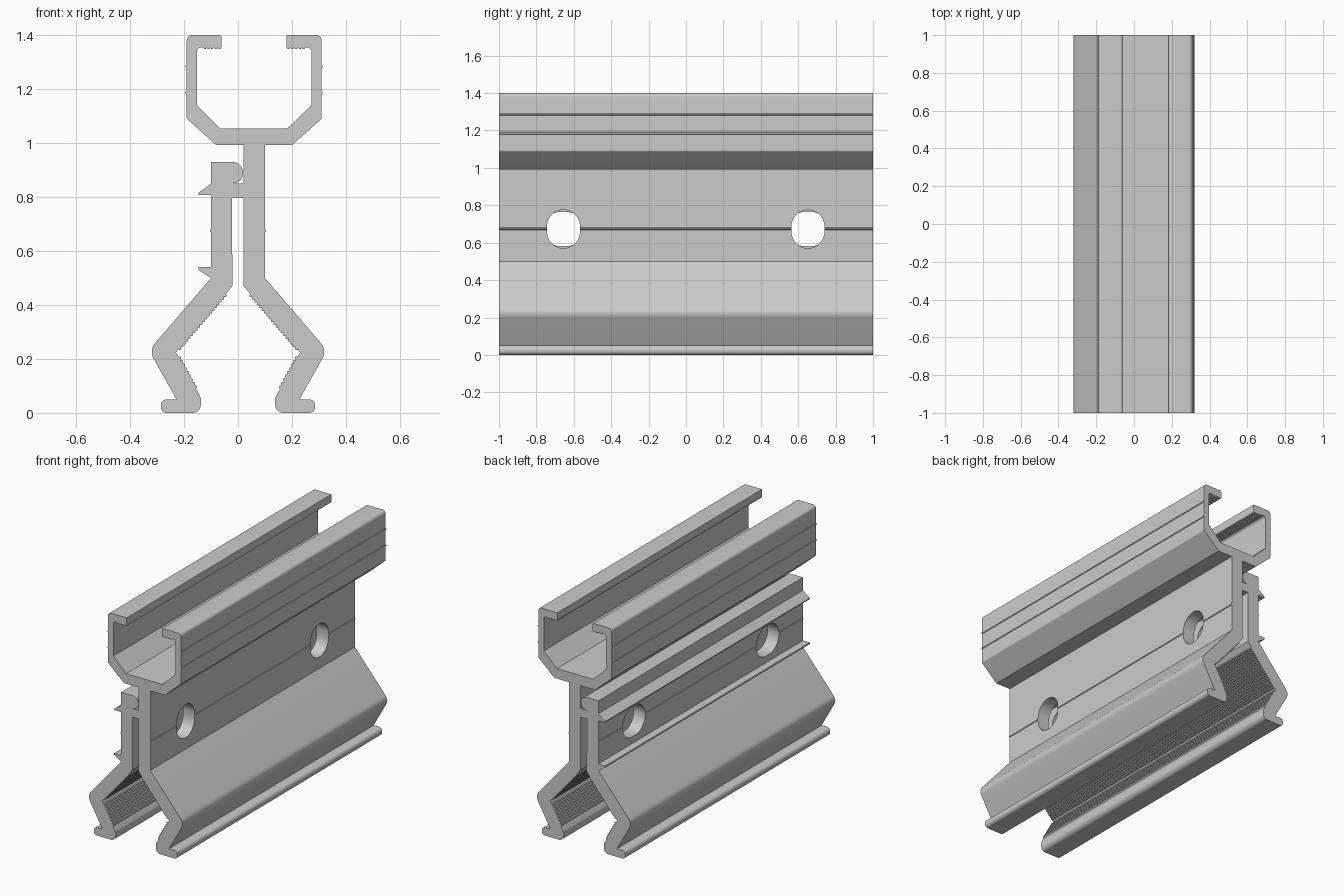
import bpy, bmesh, math
from mathutils import Vector

if "Cube" in bpy.data.objects:
    bpy.data.objects.remove(bpy.data.objects["Cube"])


def outline(points):
    """Turn (x, z, optional fillet radius) corners into a plain outline."""
    out, n = [], len(points)
    for i, p in enumerate(points):
        c = Vector(p[:2])
        if len(p) < 3:
            out.append(c)
            continue
        a = (Vector(points[i - 1][:2]) - c).normalized()
        b = (Vector(points[(i + 1) % n][:2]) - c).normalized()
        half = a.angle(b) / 2
        r = p[2]
        mid = c + (a + b).normalized() * r / math.sin(half)
        start = c + a * r / math.tan(half) - mid
        end = c + b * r / math.tan(half) - mid
        sweep = start.angle_signed(end)
        for k in range(9):
            t = -sweep * k / 8
            out.append(mid + Vector((start.x * math.cos(t) - start.y * math.sin(t),
                                     start.x * math.sin(t) + start.y * math.cos(t))))
    return out


def teeth(a, b, count, depth):
    """Zigzag from a to b, with peaks on the right of the travel direction."""
    a, b = Vector(a), Vector(b)
    d = b - a
    side = Vector((d.y, -d.x)).normalized() * depth
    pts = []
    for i in range(count):
        pts += [tuple(a + d * i / count), tuple(a + d * (i + 0.3) / count + side),
                tuple(a + d * (i + 0.7) / count + side)]
    return pts + [tuple(b)]


def ridge(x, z, out, step):
    """Fine raised line on an upright wall; step is the travel direction in z."""
    return [(x, z - step * 0.006), (x + out, z - step * 0.003),
            (x + out, z + step * 0.003), (x, z + step * 0.006)]


def extrude(name, points):
    bm = bmesh.new()
    face = bm.faces.new([bm.verts.new((p.x, -1, p.y)) for p in outline(points)])
    res = bmesh.ops.extrude_face_region(bm, geom=[face])
    bmesh.ops.translate(bm, vec=(0, 2, 0),
                        verts=[v for v in res["geom"] if isinstance(v, bmesh.types.BMVert)])
    bmesh.ops.recalc_face_normals(bm, faces=bm.faces)
    mesh = bpy.data.meshes.new(name)
    bm.to_mesh(mesh)
    bm.free()
    obj = bpy.data.objects.new(name, mesh)
    bpy.context.collection.objects.link(obj)
    return obj


def drill(obj, x, width, height):
    """Cut the two rounded slots through an upright wall."""
    r = min(width, height) / 2
    for y in (-0.655, 0.652):
        bm = bmesh.new()
        ring = []
        for k in range(48):
            t = 2 * math.pi * (k + 0.5) / 48
            cy, cz = math.cos(t), math.sin(t)
            ring.append(bm.verts.new((
                x - 0.07,
                y + r * cy + math.copysign(width / 2 - r, cy),
                0.673 + r * cz + math.copysign(height / 2 - r, cz))))
        face = bm.faces.new(ring)
        res = bmesh.ops.extrude_face_region(bm, geom=[face])
        bmesh.ops.translate(bm, vec=(0.14, 0, 0),
                            verts=[v for v in res["geom"] if isinstance(v, bmesh.types.BMVert)])
        bmesh.ops.remove_doubles(bm, verts=bm.verts, dist=1e-5)
        bmesh.ops.recalc_face_normals(bm, faces=bm.faces)
        mesh = bpy.data.meshes.new("hole_cutter")
        bm.to_mesh(mesh)
        bm.free()
        cutter = bpy.data.objects.new("hole_cutter", mesh)
        cutter.hide_render = True
        bpy.context.collection.objects.link(cutter)
        mod = obj.modifiers.new("hole", 'BOOLEAN')
        mod.operation, mod.solver, mod.object = 'DIFFERENCE', 'EXACT', cutter
        bpy.context.view_layer.objects.active = obj
        bpy.ops.object.modifier_apply(modifier=mod.name)
        bpy.data.objects.remove(cutter)


def smooth(obj):
    bpy.ops.object.select_all(action='DESELECT')
    obj.select_set(True)
    bpy.context.view_layer.objects.active = obj
    bpy.ops.object.shade_smooth_by_angle(angle=math.radians(25))


# Bent gripping leg shared by both jaws: serrated inside, rounded knee and foot
leg = ([(0.021, 0.47)]
       + teeth((0.045, 0.441), (0.222, 0.234), 20, 0.007)
       + [(0.23, 0.225)]
       + teeth((0.222, 0.21), (0.155, 0.088), 9, 0.007)
       + [(0.138, 0.056, 0.012), (0.138, 0.0, 0.03), (0.286, 0.0, 0.022),
          (0.286, 0.05, 0.022), (0.228, 0.05), (0.33, 0.232, 0.05), (0.10, 0.50)])

# Fixed part: open channel on a stem that runs into the right leg
rail = ([(-0.062, 1.4, 0.004), (-0.19, 1.4, 0.02)]
        + ridge(-0.19, 1.285, -0.004, -1) + ridge(-0.19, 1.185, -0.004, -1)
        + [(-0.19, 1.09, 0.01), (-0.08, 0.992), (0.02, 0.992),
           (0.02, 0.85), (-0.0215, 0.85), (-0.0215, 0.797), (0.02, 0.797)]
        + leg + ridge(0.10, 0.675, 0.004, 1)
        + [(0.10, 0.992), (0.20, 0.992), (0.31, 1.09, 0.01)]
        + ridge(0.31, 1.185, 0.004, 1) + ridge(0.31, 1.285, 0.004, 1)
        + [(0.31, 1.4, 0.02), (0.18, 1.4, 0.004)]
        + [(p[0], p[1]) for p in reversed(teeth((0.25, 1.354), (0.18, 1.354), 5, -0.006))][::-1][::-1]
        + [(0.272, 1.354, 0.015), (0.272, 1.14), (0.183, 1.054),
           (-0.065, 1.054), (-0.152, 1.14), (-0.152, 1.354, 0.015)]
        + teeth((-0.13, 1.354), (-0.062, 1.354), 5, 0.006))
channel_rail = extrude("channel_rail_and_jaw", rail)
drill(channel_rail, 0.06, 0.176, 0.205)
smooth(channel_rail)

# Loose part: hooked clamp plate with two barbs, running into the left leg
plate = ([(-0.10, 0.93), (0.018, 0.93, 0.038), (0.018, 0.851, 0.035), (-0.022, 0.851)]
         + [(-p[0],) + tuple(p[1:]) for p in leg]
         + [(-0.147, 0.53), (-0.147, 0.54), (-0.10, 0.54)]
         + ridge(-0.10, 0.675, -0.004, 1)
         + [(-0.10, 0.808), (-0.147, 0.808), (-0.147, 0.815), (-0.10, 0.85)])
clamp_plate = extrude("clamp_plate_and_jaw", plate)
drill(clamp_plate, -0.06, 0.22, 0.182)
smooth(clamp_plate)
